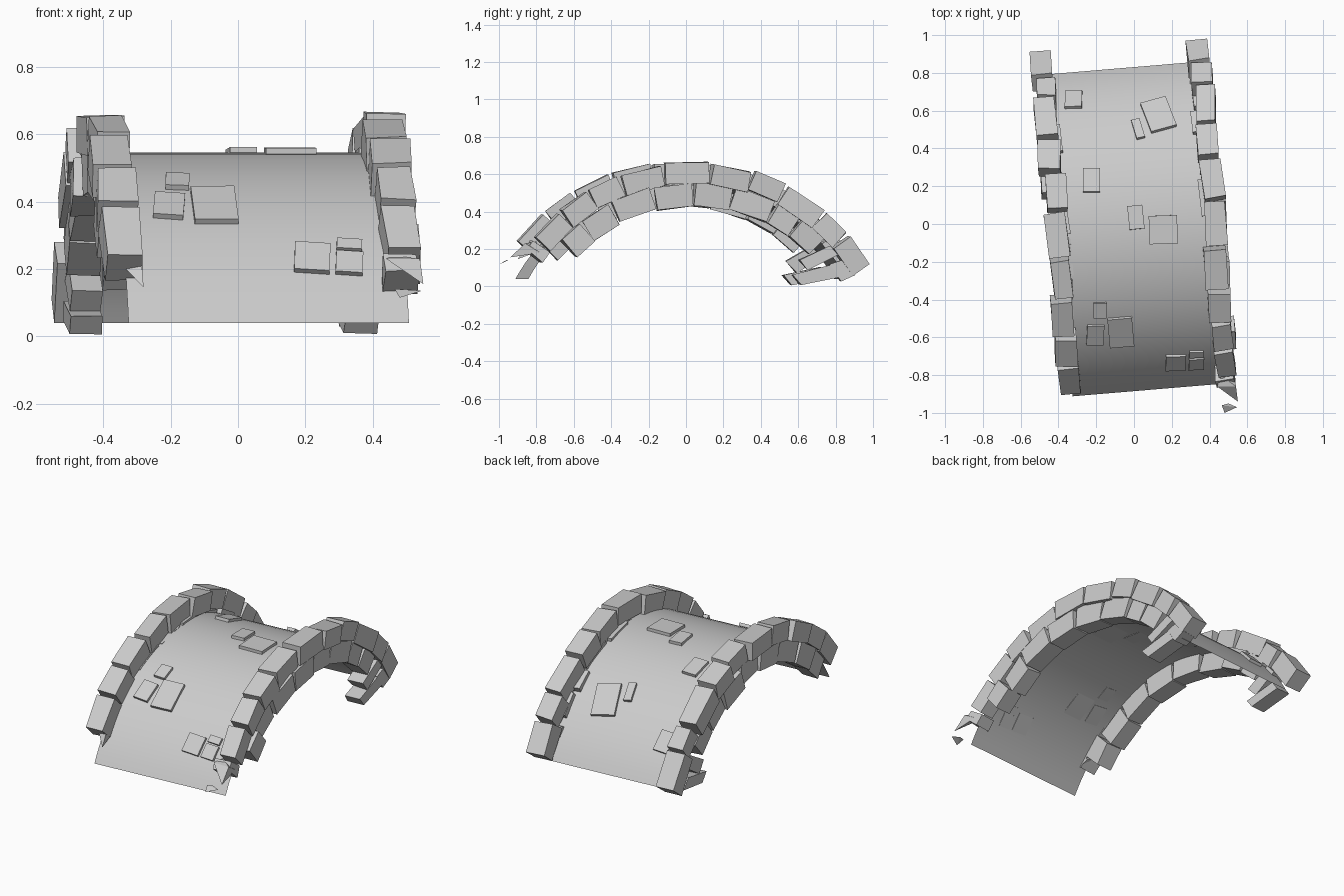
import bpy, bmesh, math, random
from mathutils import Vector, Matrix

if "Cube" in bpy.data.objects:
    bpy.data.objects.remove(bpy.data.objects["Cube"])

random.seed(4)
YAW = math.radians(4.8)     # whole bridge is turned slightly
CZ = -0.431                 # height of the arch centre
R = 0.976                   # deck radius
OUT = 1.096                 # outer radius of the parapet


def finish(name, bm):
    bmesh.ops.recalc_face_normals(bm, faces=bm.faces)
    me = bpy.data.meshes.new(name)
    bm.to_mesh(me)
    bm.free()
    ob = bpy.data.objects.new(name, me)
    bpy.context.collection.objects.link(ob)
    ob.rotation_euler.z = YAW
    return ob


def arc(x, r, t, yc=0.0):
    return Vector((x, yc + r * math.sin(t), CZ + r * math.cos(t)))


def hexa(bm, pts):
    v = [bm.verts.new(p) for p in pts]
    for f in ((0, 1, 3, 2), (4, 6, 7, 5), (0, 4, 5, 1), (2, 3, 7, 6), (0, 2, 6, 4), (1, 5, 7, 3)):
        bm.faces.new([v[i] for i in f])


def brick(bm, x, yc, w, r0, r1, t0, t1, slant=0.0):
    """Stone between two angles, slightly irregular; slant skews its joints."""
    j = 0.004
    x += random.uniform(-0.014, 0.014)
    w *= random.uniform(0.92, 1.15)
    dr = random.uniform(-0.008, 0.008)
    yaw = random.uniform(-0.07, 0.07)
    pts = []
    for sx in (-1, 1):
        for r, gap, s in ((r0, 0.002, 0), (r1, 0.012, slant)):
            for t in (t0 + gap + s, t1 - gap + s):
                p = arc(x + sx * w / 2, r + dr, t, yc)
                p.x += yaw * r * (t - (t0 + t1) / 2)
                p.y -= yaw * sx * w / 2
                pts.append(p + Vector([random.uniform(-j, j) for _ in range(3)]))
    hexa(bm, pts)


def shard(bm, pts):
    """Broken stone splinter, points given in world space."""
    inv = Matrix.Rotation(-YAW, 3, 'Z')
    bmesh.ops.convex_hull(bm, input=[bm.verts.new(inv @ Vector(p)) for p in pts])


def ring(name, x, yc, ys, degs, extra):
    # outer course from y joints, inner course from joint angles;
    # yc only converts the measured joints to angles
    outer = [math.asin((y - yc) / OUT) for y in ys]
    bm = bmesh.new()
    for a, b in zip(outer, outer[1:]):
        brick(bm, x, 0, 0.105, 0.985, OUT, a, b)
    finish(name + "_outer_stones", bm)
    inner = [math.radians(d) for d in degs]
    bm = bmesh.new()
    for a, b in zip(inner, inner[1:]):
        brick(bm, x, 0, 0.1, 0.862, 0.985, a, b)
    for r0, r1, a, b, s in extra:
        brick(bm, x, 0, 0.09, r0, r1, math.radians(a), math.radians(b), math.radians(s))
    finish(name + "_inner_stones", bm)


# Curved road surface
bm = bmesh.new()
N, end = 40, math.acos((0.04 - CZ) / R)
prev = None
for i in range(N + 1):
    t = -end + 2 * end * i / N
    row = [bm.verts.new(arc(x, R, t, -0.027)) for x in (-0.40, 0.435)]
    if prev:
        bm.faces.new((prev[0], prev[1], row[1], row[0]))
    prev = row
deck = finish("deck", bm)
for p in deck.data.polygons:
    p.use_smooth = True

# Stone parapets, two courses each, trimmed stones at the ground end
ring("right_parapet", 0.42, 0.036,
     [-0.87, -0.82, -0.68, -0.53, -0.36, -0.13, 0.13, 0.36, 0.54, 0.75, 0.87, 0.99],
     [-47, -38, -27, -13, 0, 13, 27, 36, 46],
     [(0.80, 0.975, 45, 50, 3), (0.72, 0.91, 47, 53, 6), (0.91, 0.99, 53, 60, 1)])
ring("left_parapet", -0.407, -0.036,
     [-0.91, -0.76, -0.61, -0.41, -0.19, 0.07, 0.28, 0.46, 0.68, 0.79, 0.925],
     [-49, -40, -28, -15, -2, 11, 24, 35, 45],
     [(0.80, 0.975, 45, 51, 2), (0.74, 0.93, 48, 54, 6)])

# Broken splinters at the front ends
bm = bmesh.new()
shard(bm, [(0.44, -0.86, 0.23), (0.54, -0.86, 0.23), (0.55, -0.94, 0.155), (0.46, -0.80, 0.24), (0.53, -0.78, 0.18)])
shard(bm, [(0.465, -0.96, 0.14), (0.545, -0.97, 0.135), (0.48, -1.0, 0.115), (0.50, -0.95, 0.14)])
shard(bm, [(-0.40, -0.80, 0.27), (-0.29, -0.82, 0.27), (-0.28, -0.90, 0.145), (-0.36, -0.74, 0.24), (-0.29, -0.76, 0.2)])
finish("broken_splinters", bm)

# Raised paving slabs: x, y, width, length seen from above, turn in degrees
slabs = [(-0.32, 0.655, 0.09, 0.085, 0), (0.13, 0.575, 0.14, 0.16, 18), (0.022, 0.50, 0.045, 0.10, 15),
         (-0.225, 0.23, 0.09, 0.125, 0), (0.01, 0.035, 0.08, 0.125, 6), (0.155, -0.03, 0.15, 0.15, 2),
         (-0.18, -0.455, 0.07, 0.08, 0), (-0.205, -0.585, 0.09, 0.10, -2), (-0.07, -0.57, 0.13, 0.15, 5),
         (0.22, -0.73, 0.105, 0.075, 0), (0.33, -0.685, 0.075, 0.03, 0), (0.33, -0.735, 0.08, 0.055, 0)]
bm = bmesh.new()
for x, y, w, l, turn in slabs:
    p = Matrix.Rotation(-YAW, 3, 'Z') @ Vector((x, y, 0))
    t = math.asin((p.y + 0.027) / R)
    m = (Matrix.Translation(arc(p.x, R + 0.006, t, -0.027)) @ Matrix.Rotation(-t, 4, 'X')
         @ Matrix.Rotation(math.radians(turn) - YAW, 4, 'Z')
         @ Matrix.Diagonal((w, l / math.cos(t), 0.018, 1)))
    bmesh.ops.create_cube(bm, size=1, matrix=m)
finish("paving_slabs", bm)
